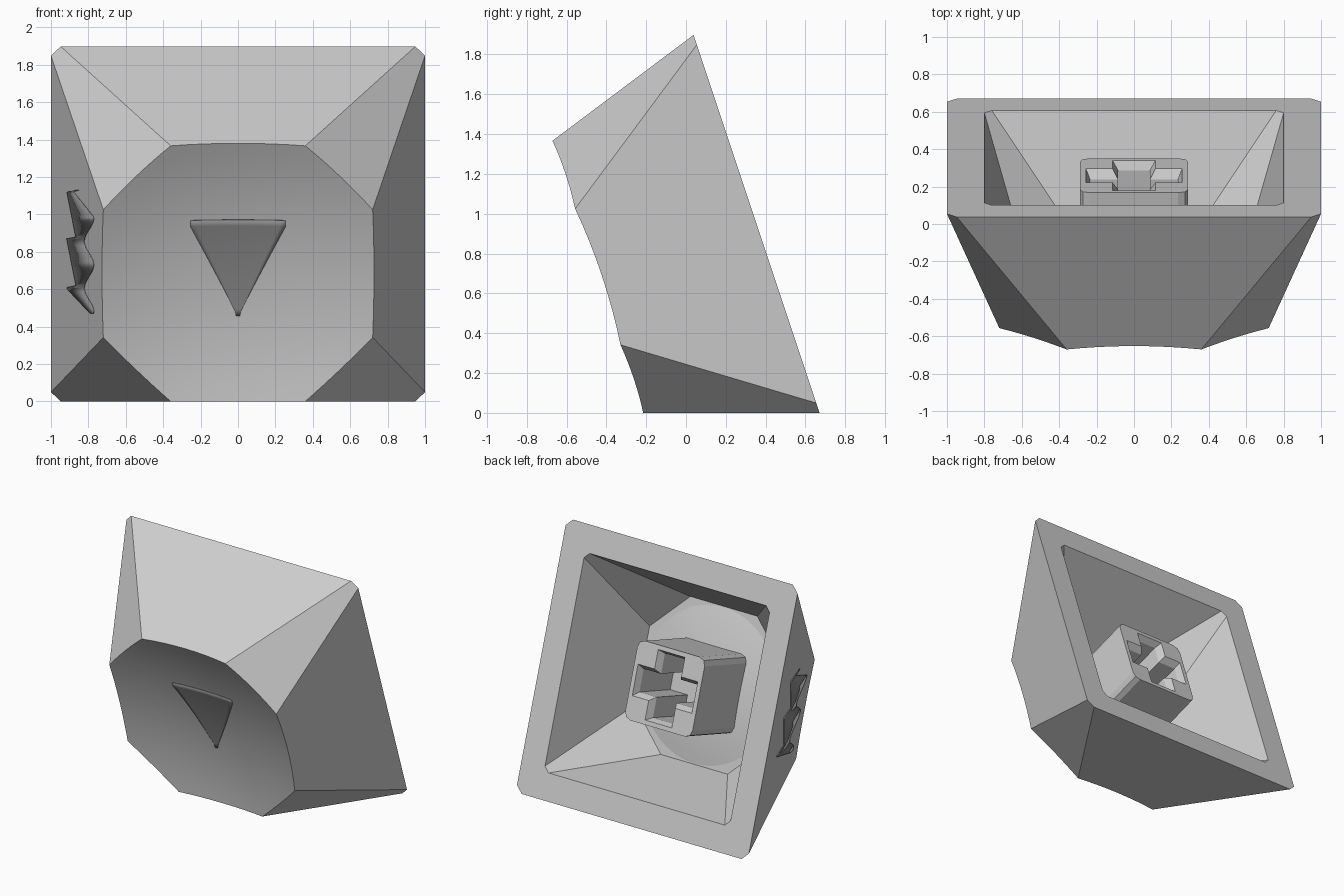
import bpy, bmesh, math
from mathutils import Matrix, Vector

if "Cube" in bpy.data.objects:
    bpy.data.objects.remove(bpy.data.objects["Cube"])

TILT = math.atan(1 / 3)
S, C = math.sin(TILT), math.cos(TILT)
H, R = 0.84, 2.9            # cap height, dish radius
YC, ZC = 0.354, 0.949       # centre of the open base
N = 8                       # samples along each octagon edge

# Local frame: x across, v up along the open base, w from base to dished face
FRAME = Matrix(((1, 0, 0, 0), (0, -S, -C, YC), (0, C, -S, ZC), (0, 0, 0, 1)))


def material(name, value):
    m = bpy.data.materials.new(name)
    m.diffuse_color = (value, value, value, 1)
    m.use_nodes = True
    m.node_tree.nodes["Principled BSDF"].inputs["Base Color"].default_value = m.diffuse_color
    return m


GREY = material("light grey", 0.62)
DARK = material("dark grey", 0.27)


def finish(bm, name, mat, smooth=None, recalc=True):
    if recalc:
        bmesh.ops.recalc_face_normals(bm, faces=bm.faces)
    bm.transform(FRAME)
    me = bpy.data.meshes.new(name)
    bm.to_mesh(me)
    bm.free()
    me.materials.append(mat)
    ob = bpy.data.objects.new(name, me)
    bpy.context.collection.objects.link(ob)
    if smooth:
        bpy.ops.object.select_all(action='DESELECT')
        ob.select_set(True)
        bpy.context.view_layer.objects.active = ob
        bpy.ops.object.shade_smooth_by_angle(angle=math.radians(smooth))
    return ob


def bridge(bm, a, b):
    n = len(a)
    for i in range(n):
        j = (i + 1) % n
        bm.faces.new((a[i], a[j], b[j], b[i]))


def loop(bm, pts):
    return [bm.verts.new(p) for p in pts]


def octagon(half, cut, w):
    q = half - cut
    return [Vector((x, v, w)) for x, v in (
        (half, -q), (half, q), (q, half), (-q, half),
        (-half, q), (-half, -q), (-q, -half), (q, -half))]


def sampled(corners):
    return [corners[i].lerp(corners[(i + 1) % 8], t / N)
            for i in range(8) for t in range(N)]


def sag(r, rim):
    return math.sqrt(R * R - r * r) - math.sqrt(R * R - rim * rim)


RIM = math.hypot(0.72, 0.36)


def dish(x, v):
    return H - sag(math.hypot(x, v), RIM)


# Cap shell: dish, outer walls, base rim, cavity walls and bulged ceiling
bm = bmesh.new()
base = sampled(octagon(1.0, 0.052, 0))
top = sampled(octagon(0.72, 0.36, H))
rim = []
for t, b in zip(top, base):
    p = t.copy()
    for _ in range(4):
        d = max(0, sag(min(math.hypot(p.x, p.y), RIM), RIM))
        p = t.lerp(b, d / H)
    rim.append(p)
rings = []
for k in range(1, 10):
    f = k / 10
    rings.append([(p.x * f, p.y * f, dish(p.x * f, p.y * f)) for p in rim])
rings += [rim, base]
rings.append(sampled(octagon(0.8, 0.04, 0)))
ceiling = sampled(octagon(0.576, 0.288, 0.8 * H))
rings.append(ceiling)
BULGE = 0.57
for k in range(8, 0, -1):
    r = BULGE * k / 8
    ring = []
    for p in ceiling:
        a = math.atan2(p.y, p.x)
        ring.append((r * math.cos(a), r * math.sin(a), 0.8 * H - sag(r, BULGE)))
    rings.append(ring)
loops = [loop(bm, r) for r in rings]
for a, b in zip(loops, loops[1:]):
    bridge(bm, a, b)
for ends, w in ((loops[0], dish(0, 0)), (loops[-1], 0.8 * H - sag(0, BULGE))):
    c = bm.verts.new((0, 0, w))
    for i in range(len(ends)):
        bm.faces.new((ends[i], ends[(i + 1) % len(ends)], c))
finish(bm, "cap_shell", GREY, 9)


# Stem: rounded block with a chamfered cross socket
def quarter_turns(pts, w):
    out = []
    for k in range(4):
        for x, v in pts:
            for _ in range(k):
                x, v = -v, x
            out.append((x, v, w))
    return out


def cross(length, width, w):
    return quarter_turns(((length, width), (width, width), (width, length)), w)


block = ((0.29, 0.235), (0.274, 0.274), (0.235, 0.29))
bm = bmesh.new()
stem = [loop(bm, p) for p in (
    quarter_turns(block, 0.68), quarter_turns(block, 0.10),
    cross(0.257, 0.115, 0.10), cross(0.235, 0.085, 0.15),
    cross(0.235, 0.085, 0.55))]
for a, b in zip(stem, stem[1:]):
    bridge(bm, a, b)
bm.faces.new(stem[0])
bm.faces.new(stem[-1])
finish(bm, "stem", GREY)


# Thin inlaid plates made of rows of points
def plate(name, rows, outward):
    bm = bmesh.new()
    grid = [loop(bm, r) for r in rows]
    for a, b in zip(grid, grid[1:]):
        for i in range(len(a) - 1):
            bm.faces.new((a[i], a[i + 1], b[i + 1], b[i]))
    bm.normal_update()
    for f in bm.faces:
        if f.normal.dot(outward) < 0:
            f.normal_flip()
    ob = finish(bm, name, DARK, 30, recalc=False)
    mod = ob.modifiers.new("thickness", 'SOLIDIFY')
    mod.thickness = 0.006
    mod.offset = 0


# Triangle pointing down on the dished face, with softened corners
rows = []
for j in range(17):
    v = -0.27 + 0.54 * j / 16
    half = max(0.01, 0.265 * (v + 0.275) / 0.53)
    half = min(half, 0.255)
    rows.append([(half * i / 8, v, dish(half * i / 8, v) + 0.002)
                 for i in range(-8, 9)])
plate("triangle_mark", rows, Vector((0, 0, 1)))

# Scalloped wavy strip on the left wall
side = Vector((-C, 0, S))
rows = []
for j in range(67):
    z = 0.47 + 0.01 * j
    step = ((0.87 - z) / 0.255) % 1
    left = -0.912 + 0.05 * step + max(0, 0.6 - z) * 0.75
    right = -0.795 + 0.025 * math.cos(2 * math.pi * (z - 0.98) / 0.25)
    right = min(right, -0.885 + (1.13 - z) * 0.8)
    row = []
    for x in (left, max(right, left + 0.015)):
        w = 3 * (1 + x)
        row.append(Vector((x, (z - ZC + S * w) / C, w)) + side * 0.002)
    rows.append(row)
plate("wavy_side_mark", rows, side)
